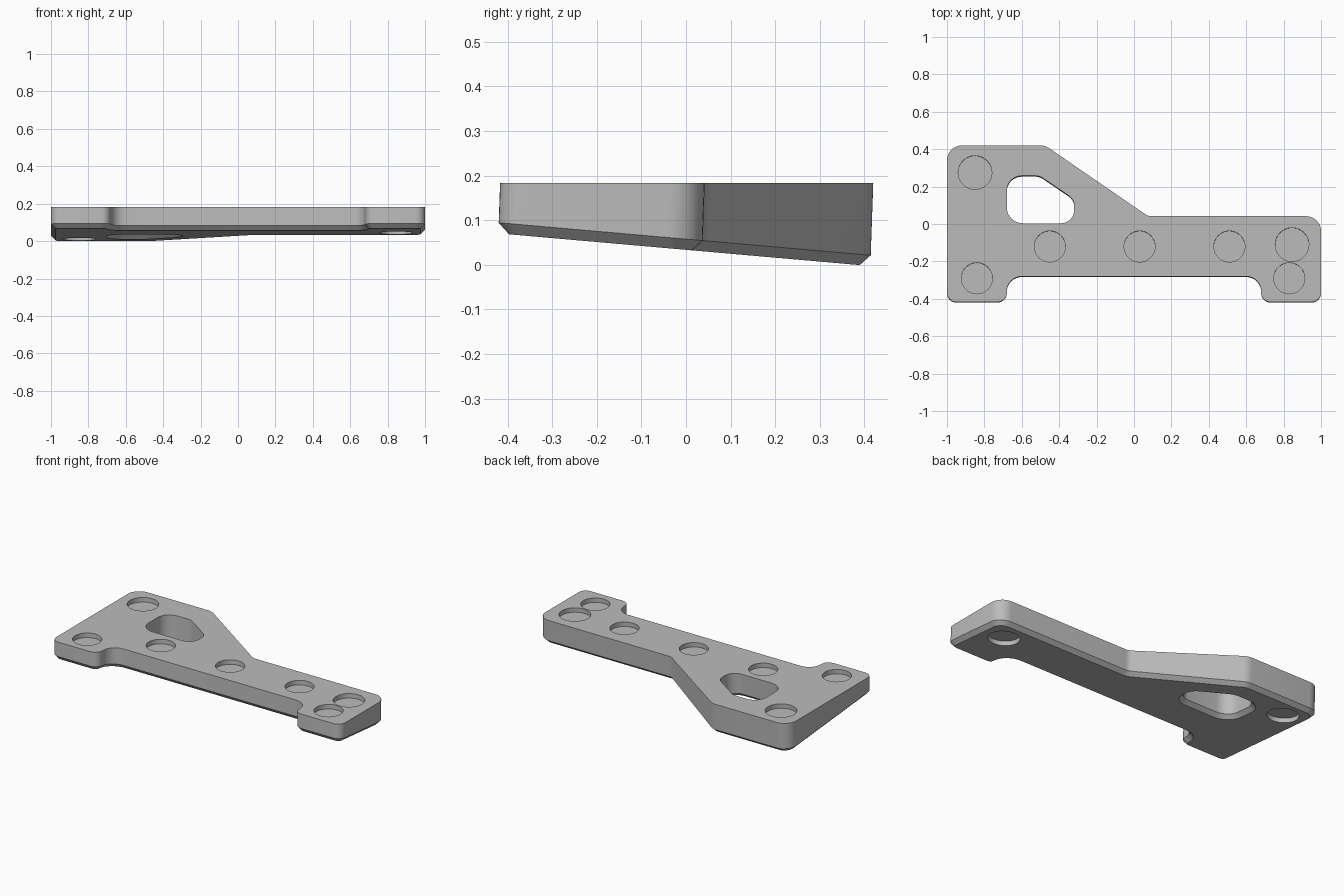
import bpy
import bmesh
import math
from mathutils import Vector

cube = bpy.data.objects.get("Cube")
if cube:
    bpy.data.objects.remove(cube, do_unlink=True)

TOP = 0.183        # height of the flat upper face
CHAMFER = 0.024    # bevel round the lower edges
DEPTH = 0.028      # depth of the round pockets
ARC = 8            # segments per rounded corner

# Corners run counter-clockwise: x, y, rounding radius
OUTLINE = [(-1, -0.417, 0.05), (-0.68, -0.417, 0.05), (-0.68, -0.28, 0.08),
           (0.68, -0.28, 0.08), (0.68, -0.417, 0.05), (1, -0.417, 0.05),
           (1, 0.042, 0.08), (0.075, 0.042, 0.06), (-0.475, 0.42, 0.08),
           (-1, 0.42, 0.08)]
WINDOW = [(-0.68, 0.004, 0.085), (-0.32, 0.004, 0.07), (-0.32, 0.132, 0.065),
          (-0.505, 0.258, 0.07), (-0.68, 0.258, 0.08)]

SMALL, LARGE = 0.083, 0.09
END_POCKETS = [(-0.85, 0.275, LARGE), (0.845, -0.11, LARGE)]
POCKETS = END_POCKETS + [(-0.84, -0.29, SMALL), (0.83, -0.29, SMALL)]
POCKETS += [(x, -0.12, SMALL) for x in (-0.45, 0.03, 0.51)]


def top(y, drop=0.0):
    return TOP - drop


def bottom(y, rise=0.0):
    """Sloping underside, lowest at the back."""
    return 0.034 - 0.0875 * y + rise


def rounded(corners, inset=0.0):
    """Rounded polygon, offset inwards by inset."""
    pts = [Vector(c[:2]) for c in corners]
    out = []
    for i, (x, y, r) in enumerate(corners):
        p = pts[i]
        d1 = (p - pts[i - 1]).normalized()
        d2 = (pts[(i + 1) % len(pts)] - p).normalized()
        n1, n2 = Vector((-d1.y, d1.x)), Vector((-d2.y, d2.x))
        s = 1 if d1.cross(d2) > 0 else -1
        centre = p + (n1 + n2) / (1 + n1.dot(n2)) * r * s
        for k in range(ARC + 1):
            out.append(centre - n1.slerp(n2, k / ARC) * s * (r - s * inset))
    return out


def circle(x, y, r, n=40):
    return [Vector((x + r * math.cos(math.tau * k / n),
                    y + r * math.sin(math.tau * k / n))) for k in range(n)]


def ring(bm, points, height, amount=0.0):
    """Closed loop of vertices; walls lean slightly towards the front."""
    verts = []
    for p in points:
        z = height(p.y, amount)
        verts.append(bm.verts.new((p.x, p.y + 0.035 * (z - TOP), z)))
    return verts


def bridge(bm, a, b):
    for i in range(len(a)):
        j = (i + 1) % len(a)
        bm.faces.new((a[i], a[j], b[j], b[i]))


def loop_edges(bm, verts):
    return [bm.edges.get((verts[i - 1], verts[i])) for i in range(len(verts))]


def pocket(bm, spec, height):
    """Shallow blind hole; returns its rim."""
    rim = ring(bm, circle(*spec), height)
    floor = ring(bm, circle(*spec), height, DEPTH)
    bridge(bm, rim, floor)
    bm.faces.new(floor)
    return rim


def wall(bm, corners, direction):
    """Wall with a chamfered lower edge; returns upper and lower rims."""
    upper = ring(bm, rounded(corners), top)
    middle = ring(bm, rounded(corners), bottom, CHAMFER)
    lower = ring(bm, rounded(corners, direction * CHAMFER), bottom)
    bridge(bm, upper, middle)
    bridge(bm, middle, lower)
    return upper, lower


def fill(bm, rims, normal):
    edges = [e for rim in rims for e in loop_edges(bm, rim)]
    bmesh.ops.triangle_fill(bm, edges=edges, use_beauty=True, normal=normal)


bm = bmesh.new()

# Outer wall and window wall
outer_up, outer_low = wall(bm, OUTLINE, 1)
window_up, window_low = wall(bm, WINDOW, -1)

# Upper face with all pockets, underside with the two end pockets
fill(bm, [outer_up, window_up] + [pocket(bm, s, top) for s in POCKETS],
     (0, 0, 1))
fill(bm, [outer_low, window_low] + [pocket(bm, s, bottom) for s in END_POCKETS],
     (0, 0, -1))
bmesh.ops.recalc_face_normals(bm, faces=bm.faces[:])

mesh = bpy.data.meshes.new("bracket_plate")
bm.to_mesh(mesh)
bm.free()
plate = bpy.data.objects.new("bracket_plate", mesh)
bpy.context.collection.objects.link(plate)

# Plain grey finish
grey = bpy.data.materials.new("plain_grey")
grey.use_nodes = True
colour = (0.5, 0.5, 0.5, 1)
grey.diffuse_color = colour
grey.node_tree.nodes["Principled BSDF"].inputs["Base Color"].default_value = colour
mesh.materials.append(grey)

# Smooth the rounded corners, keep the edges sharp
bpy.ops.object.select_all(action='DESELECT')
plate.select_set(True)
bpy.context.view_layer.objects.active = plate
bpy.ops.object.shade_smooth_by_angle(angle=math.radians(30))
